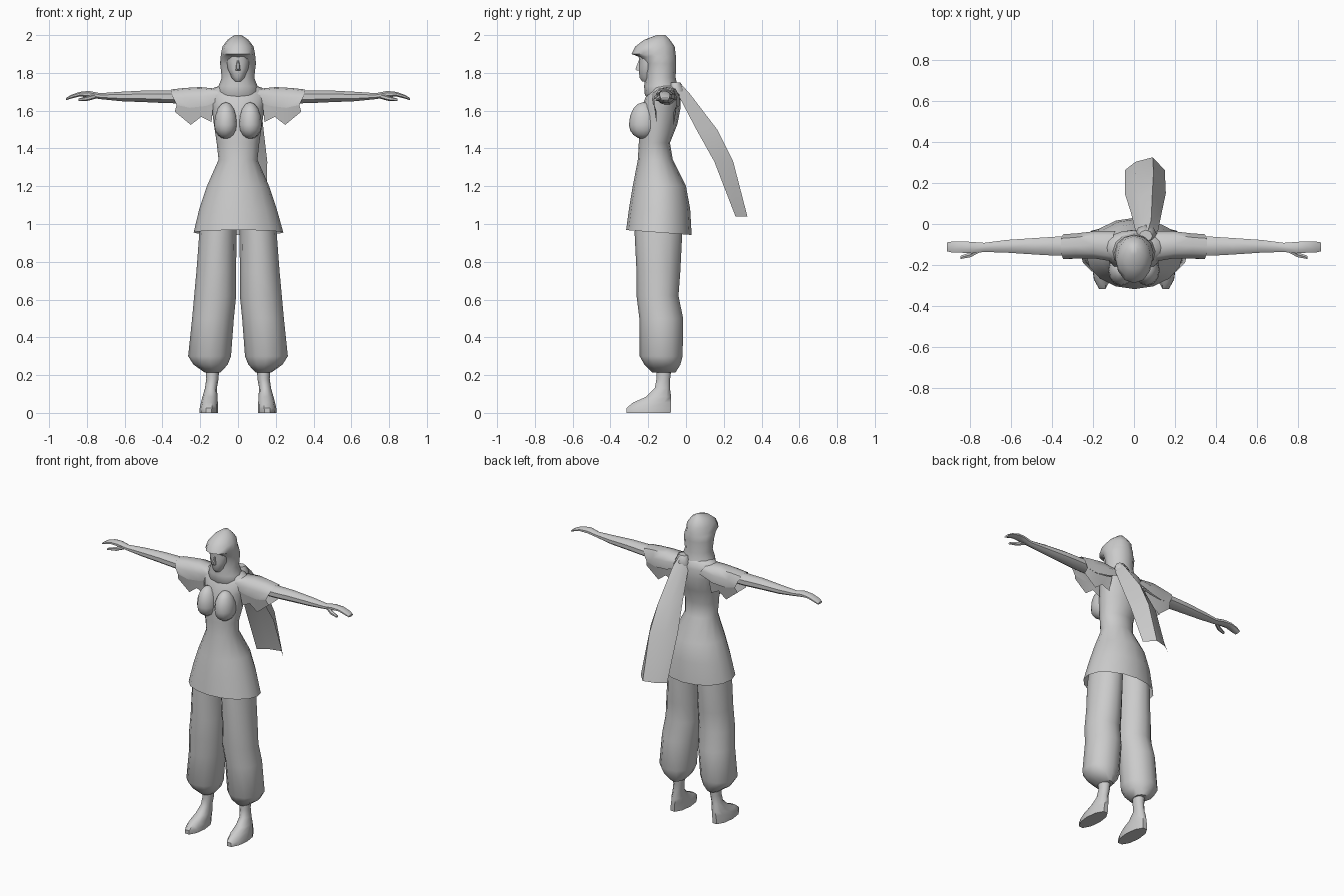
import bpy, bmesh, math
from mathutils import Vector

grey = bpy.data.materials.new("plain grey")
grey.diffuse_color = (0.6, 0.6, 0.6, 1)


def finish(name, bm, mirror=False, angle=50, closed=True):
    if closed:
        bmesh.ops.recalc_face_normals(bm, faces=bm.faces)
    me = bpy.data.meshes.new(name)
    bm.to_mesh(me)
    bm.free()
    ob = bpy.data.objects.new(name, me)
    bpy.context.collection.objects.link(ob)
    me.materials.append(grey)
    if mirror:
        m = ob.modifiers.new("mirror", 'MIRROR')
        m.use_mirror_merge = False
    bpy.ops.object.select_all(action='DESELECT')
    ob.select_set(True)
    bpy.context.view_layer.objects.active = ob
    bpy.ops.object.shade_smooth_by_angle(angle=math.radians(angle))
    return ob


def skin(bm, rows, loop):
    """Join rows of points with quads."""
    vs = [[bm.verts.new(p) for p in r] for r in rows]
    n = len(vs[0])
    for a, b in zip(vs, vs[1:]):
        for i in range(n if loop else n - 1):
            j = (i + 1) % n
            bm.faces.new((a[i], a[j], b[j], b[i]))
    return vs


def loft(name, rings, n=12, axis='Z', caps=(True, True), mirror=False, tilt=0, angle=50):
    """Oval rings: (position, low and high of first span, low and high of second span)."""
    bm = bmesh.new()
    rows = []
    for k, (t, a0, a1, b0, b1) in enumerate(rings):
        row = []
        for i in range(n):
            w = 2 * math.pi * (i + 0.5) / n if axis == 'X' else 2 * math.pi * i / n
            a = (a0 + a1) / 2 + (a1 - a0) / 2 * math.cos(w)
            b = (b0 + b1) / 2 + (b1 - b0) / 2 * math.sin(w)
            dz = -tilt * math.sin(w) if k == 0 else 0
            row.append((a, b, t + dz) if axis == 'Z' else (t, a, b))
        rows.append(row)
    vs = skin(bm, rows, True)
    if caps[0]:
        bm.faces.new(vs[0])
    if caps[1]:
        bm.faces.new(vs[-1])
    return finish(name, bm, mirror, angle)


def sheet(name, rows, mirror=False, angle=50):
    bm = bmesh.new()
    skin(bm, rows, False)
    return finish(name, bm, mirror, angle)


# Long tunic with flared open hem
loft("tunic", [
    (0.955, -0.235, 0.24, -0.317, 0.03),
    (1.08, -0.205, 0.205, -0.302, 0.022),
    (1.20, -0.165, 0.165, -0.282, 0.0),
    (1.34, -0.103, 0.103, -0.255, -0.07),
    (1.43, -0.113, 0.113, -0.25, -0.085),
    (1.53, -0.128, 0.128, -0.25, -0.045),
    (1.62, -0.14, 0.14, -0.235, -0.028),
    (1.68, -0.16, 0.16, -0.21, -0.03),
    (1.72, -0.13, 0.13, -0.185, -0.04),
    (1.74, -0.07, 0.07, -0.17, -0.06)], n=16, caps=(False, True), tilt=0.013)

# Bust
bm = bmesh.new()
bmesh.ops.create_uvsphere(bm, u_segments=12, v_segments=8, radius=1)
for v in bm.verts:
    x, y, z = v.co
    stretch = 0.12 if z > 0 else 0.075
    v.co = Vector((0.064 + 0.062 * x, -0.225 + 0.077 * y - 0.0 * z, 1.525 + stretch * z))
finish("bust", bm, mirror=True)

# Baggy trousers gathered at the ankle
loft("trouser_leg", [
    (1.08, 0.005, 0.185, -0.265, -0.02),
    (0.95, 0.008, 0.205, -0.272, -0.02),
    (0.75, 0.01, 0.22, -0.262, -0.03),
    (0.62, 0.01, 0.232, -0.262, -0.04),
    (0.50, 0.022, 0.243, -0.247, -0.015),
    (0.30, 0.037, 0.264, -0.245, -0.018),
    (0.255, 0.055, 0.235, -0.22, -0.03),
    (0.215, 0.092, 0.178, -0.18, -0.055)], n=12, mirror=True)

# Bare foot and ankle
loft("foot", [
    (0.0, 0.105, 0.205, -0.322, -0.075),
    (0.025, 0.105, 0.203, -0.322, -0.073),
    (0.055, 0.107, 0.196, -0.285, -0.073),
    (0.085, 0.108, 0.188, -0.215, -0.075),
    (0.13, 0.112, 0.175, -0.168, -0.083),
    (0.18, 0.103, 0.168, -0.158, -0.082),
    (0.235, 0.1, 0.172, -0.158, -0.075)], n=10, mirror=True)

# Arm running into the palm and fingers
loft("arm", [
    (0.12, -0.16, -0.05, 1.63, 1.715),
    (0.25, -0.16, -0.058, 1.635, 1.712),
    (0.38, -0.158, -0.058, 1.637, 1.71),
    (0.48, -0.152, -0.065, 1.642, 1.71),
    (0.62, -0.142, -0.075, 1.648, 1.702),
    (0.73, -0.138, -0.09, 1.66, 1.694),
    (0.79, -0.145, -0.085, 1.67, 1.706),
    (0.84, -0.142, -0.082, 1.674, 1.7),
    (0.885, -0.141, -0.083, 1.663, 1.684),
    (0.91, -0.135, -0.088, 1.655, 1.668)], n=8, axis='X', mirror=True)

# Thumb
loft("thumb", [
    (0.755, -0.142, -0.11, 1.663, 1.69),
    (0.795, -0.163, -0.135, 1.652, 1.678),
    (0.845, -0.172, -0.154, 1.65, 1.664)], n=6, axis='X', mirror=True)

# Short sleeve draped over the shoulder, front hem to back hem
rows = []
for x, top, low, front, back in [(0.10, 1.715, 1.66, -0.185, -0.035),
                                 (0.20, 1.725, 1.625, -0.168, -0.035),
                                 (0.285, 1.72, 1.615, -0.168, -0.045),
                                 (0.355, 1.712, 1.63, -0.17, -0.05)]:
    m = (front + back) / 2
    rows.append([(x - 0.03, front, low), (x - 0.01, front, (top + low) / 2),
                 (x, front + 0.025, top - 0.008), (x, m, top),
                 (x, back - 0.02, top - 0.008), (x - 0.01, back, (top + low) / 2),
                 (x - 0.03, back, low)])
sheet("sleeve", rows, mirror=True)

# Pointed cloth flaps hanging below the sleeve
for side, y0, y1 in (("front", -0.168, -0.155), ("back", -0.05, -0.065)):
    sheet("sleeve_flap_" + side, [
        [(0.325, y0, 1.63), (0.335, y1, 1.595)],
        [(0.255, y0, 1.618), (0.25, y1, 1.525)],
        [(0.17, y0, 1.628), (0.195, y1, 1.567)],
        [(0.13, y0, 1.64), (0.14, y1, 1.54)]], mirror=True)

# Hood with peak above the face and collar around the neck
loft("hood", [
    (1.655, -0.095, 0.095, -0.20, -0.05),
    (1.685, -0.115, 0.115, -0.218, -0.035),
    (1.73, -0.103, 0.103, -0.222, -0.045),
    (1.775, -0.086, 0.086, -0.215, -0.055),
    (1.85, -0.095, 0.095, -0.222, -0.052),
    (1.885, -0.092, 0.092, -0.25, -0.053),
    (1.90, -0.09, 0.09, -0.288, -0.055),
    (1.94, -0.082, 0.082, -0.268, -0.06),
    (1.975, -0.055, 0.055, -0.222, -0.085),
    (2.0, -0.018, 0.018, -0.155, -0.11)], n=12)

# Face, nose
loft("face", [
    (1.755, -0.018, 0.018, -0.232, -0.17),
    (1.775, -0.035, 0.035, -0.246, -0.16),
    (1.82, -0.054, 0.054, -0.25, -0.15),
    (1.86, -0.06, 0.06, -0.248, -0.15),
    (1.90, -0.058, 0.058, -0.252, -0.15)], n=12)
loft("nose", [
    (1.812, -0.013, 0.013, -0.262, -0.235),
    (1.82, -0.012, 0.012, -0.27, -0.235),
    (1.865, -0.006, 0.006, -0.252, -0.235)], n=6)

# Scarf tail trailing from the nape
rows = []
for z, xl, xr, ylo, yhi in [(1.745, 0.02, 0.09, -0.06, -0.03),
                            (1.69, 0.01, 0.115, -0.045, 0.02),
                            (1.50, -0.015, 0.135, 0.055, 0.165),
                            (1.33, -0.045, 0.155, 0.15, 0.25),
                            (1.04, -0.045, 0.15, 0.262, 0.325)]:
    w = xr - xl
    rows.append([(xl, ylo, z), (xl + 0.27 * w, ylo + 0.65 * (yhi - ylo), z),
                 (xl + 0.7 * w, yhi, z), (xr, ylo, z)])
sheet("scarf_tail", rows)

# Knot where the scarf is gathered
loft("scarf_knot", [
    (1.66, 0.02, 0.10, -0.085, -0.02),
    (1.71, 0.005, 0.11, -0.09, -0.005),
    (1.75, 0.025, 0.09, -0.085, -0.03)], n=8)
